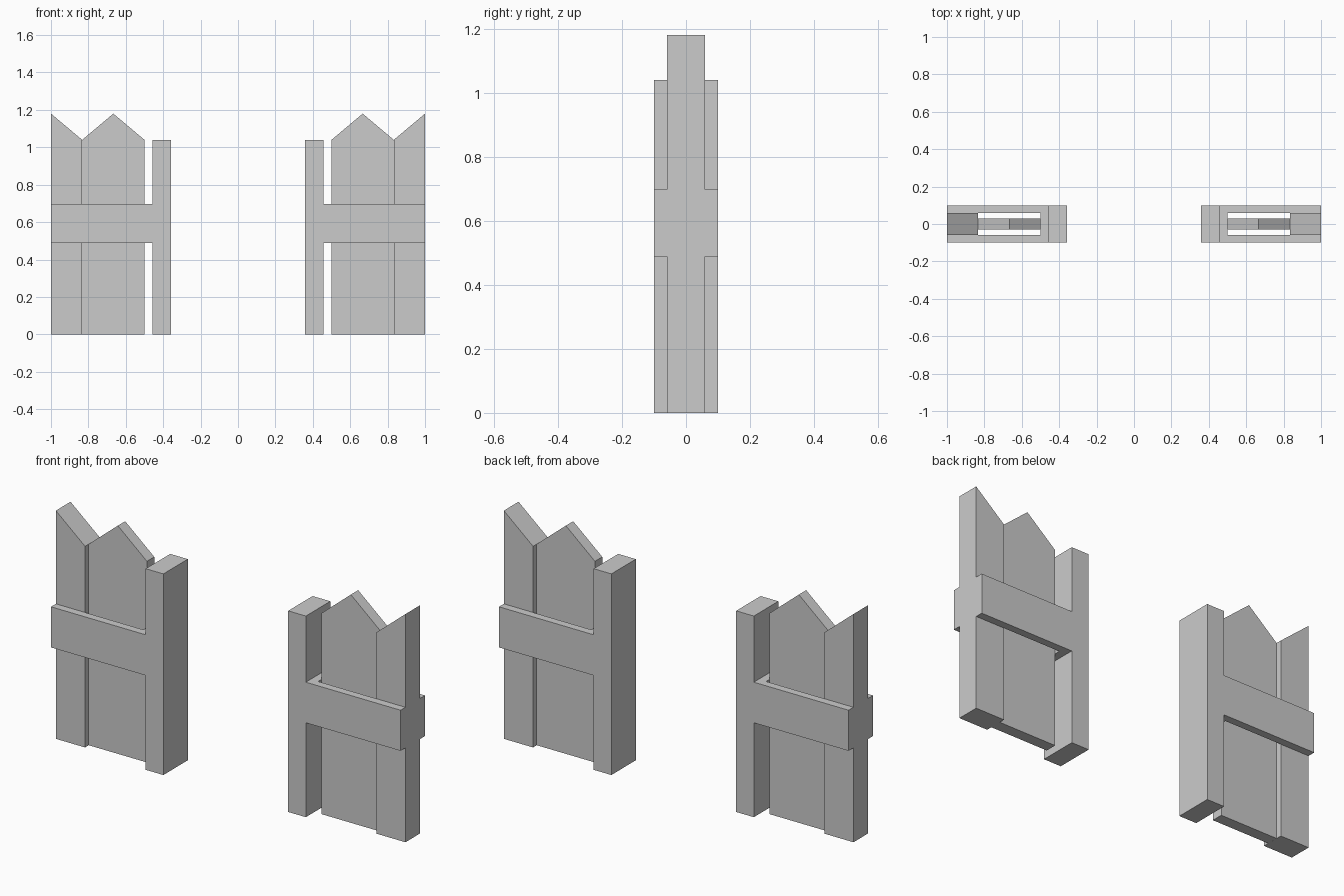
import bpy, bmesh
from mathutils import Vector

if "Cube" in bpy.data.objects:
    bpy.data.objects.remove(bpy.data.objects["Cube"])


def prism(name, outline, axis, lo, hi, side):
    """Extrude a 2D outline along 'y' (outline is x,z) or 'z' (outline is x,y); side mirrors x."""
    bm = bmesh.new()
    if axis == 'y':
        pts = [(side * a, lo, b) for a, b in outline]
        move = Vector((0, hi - lo, 0))
    else:
        pts = [(side * a, b, lo) for a, b in outline]
        move = Vector((0, 0, hi - lo))
    face = bm.faces.new([bm.verts.new(p) for p in pts])
    ext = bmesh.ops.extrude_face_region(bm, geom=[face], use_keep_orig=True)
    verts = [g for g in ext['geom'] if isinstance(g, bmesh.types.BMVert)]
    bmesh.ops.translate(bm, verts=verts, vec=move)
    bmesh.ops.recalc_face_normals(bm, faces=bm.faces)
    mesh = bpy.data.meshes.new(name)
    bm.to_mesh(mesh)
    bm.free()
    obj = bpy.data.objects.new(name, mesh)
    bpy.context.collection.objects.link(obj)
    return obj


EAVE, PEAK = 1.04, 1.18      # plank shoulder and tip heights
POST_IN, POST_OUT = 0.357, 0.458
PLANK_IN, SEAM = 0.50, 0.833

for label, s in (("left", -1), ("right", 1)):
    # square gate post
    prism(f"{label}_post",
          [(POST_IN, -0.1), (POST_OUT, -0.1), (POST_OUT, 0.1), (POST_IN, 0.1)],
          'z', 0, EAVE, s)
    # U-shaped rail clasping the planks from front and back
    prism(f"{label}_rail",
          [(POST_OUT, -0.1), (1, -0.1), (1, -0.06), (PLANK_IN, -0.06),
           (PLANK_IN, 0.06), (1, 0.06), (1, 0.1), (POST_OUT, 0.1)],
          'z', 0.488, 0.698, s)
    # thin full picket
    prism(f"{label}_inner_plank",
          [(PLANK_IN, 0), (SEAM, 0), (SEAM, EAVE),
           ((PLANK_IN + SEAM) / 2, PEAK), (PLANK_IN, EAVE)],
          'y', -0.03, 0.03, s)
    # thick half picket at the outer edge
    prism(f"{label}_outer_plank",
          [(SEAM, 0), (1, 0), (1, PEAK), (SEAM, EAVE)],
          'y', -0.06, 0.06, s)
